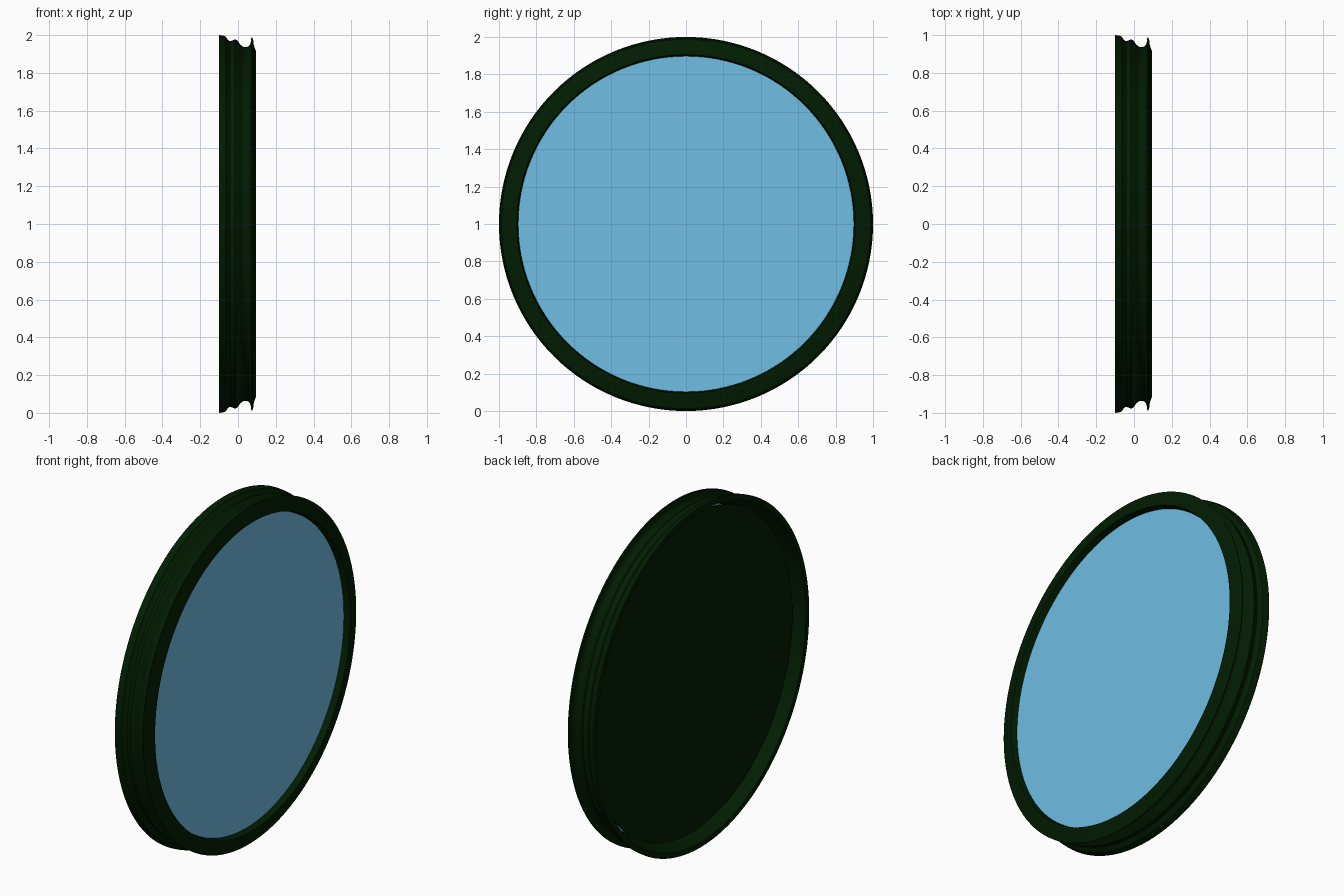
import bpy, math

if "Cube" in bpy.data.objects:
    bpy.data.objects.remove(bpy.data.objects["Cube"])

SEG = 128
CZ = 1.0  # height of the window axis


def material(name, rgb):
    m = bpy.data.materials.new(name)
    m.diffuse_color = (*rgb, 1)
    m.use_nodes = True
    m.node_tree.nodes["Principled BSDF"].inputs["Base Color"].default_value = m.diffuse_color
    return m


green = material("dark green paint", (0.0005, 0.0115, 0.0005))
blue = material("pale blue glass", (0.162, 0.51, 0.77))


def lathe(name, profile, mat, closed=True):
    """Spin (x, radius) points about the horizontal x axis; radius 0 makes a pole."""
    verts, rings, faces = [], [], []
    for x, r in profile:
        n = SEG if r > 0 else 1
        rings.append([len(verts) + i for i in range(n)])
        for i in range(n):
            a = 2 * math.pi * i / SEG
            verts.append((x, r * math.cos(a), CZ + r * math.sin(a)))
    pairs = list(zip(rings, rings[1:]))
    if closed:
        pairs.append((rings[-1], rings[0]))
    for p, q in pairs:
        for i in range(SEG):
            j = (i + 1) % SEG
            if len(p) == 1:
                faces.append((p[0], q[j], q[i]))
            elif len(q) == 1:
                faces.append((p[i], p[j], q[0]))
            else:
                faces.append((p[i], p[j], q[j], q[i]))
    me = bpy.data.meshes.new(name)
    me.from_pydata(verts, [], faces)
    me.materials.append(mat)
    ob = bpy.data.objects.new(name, me)
    bpy.context.collection.objects.link(ob)
    bpy.ops.object.select_all(action='DESELECT')
    ob.select_set(True)
    bpy.context.view_layer.objects.active = ob
    bpy.ops.object.mode_set(mode='EDIT')
    bpy.ops.mesh.select_all(action='SELECT')
    bpy.ops.mesh.normals_make_consistent(inside=False)
    bpy.ops.object.mode_set(mode='OBJECT')
    bpy.ops.object.shade_smooth_by_angle(angle=math.radians(35))
    return ob


# moulded ring frame: outer moulding, front lip, then the hollow inner side
lathe("ring_frame", [
    (-0.10, 1.0), (-0.08, 0.998), (-0.064, 0.992), (-0.055, 0.975), (-0.043, 0.968),
    (-0.028, 0.972), (-0.015, 0.978), (-0.003, 0.972), (0.012, 0.950), (0.028, 0.938),
    (0.045, 0.936), (0.058, 0.942), (0.067, 0.955), (0.069, 0.985), (0.076, 0.988),
    (0.081, 0.970), (0.084, 0.945), (0.095, 0.915), (0.095, 0.905),
    (0.058, 0.897), (0.058, 0.914), (0.02, 0.922), (-0.02, 0.950), (-0.07, 0.962),
    (-0.10, 0.97)], green)

# glass pane set behind the front lip
lathe("glass_pane", [(0.059, 0), (0.059, 0.912), (0.054, 0.912), (0.054, 0)], blue, closed=False)

# backing board near the rear opening
lathe("backing_board", [(-0.034, 0), (-0.034, 0.93), (-0.04, 0.93), (-0.04, 0)], green, closed=False)
